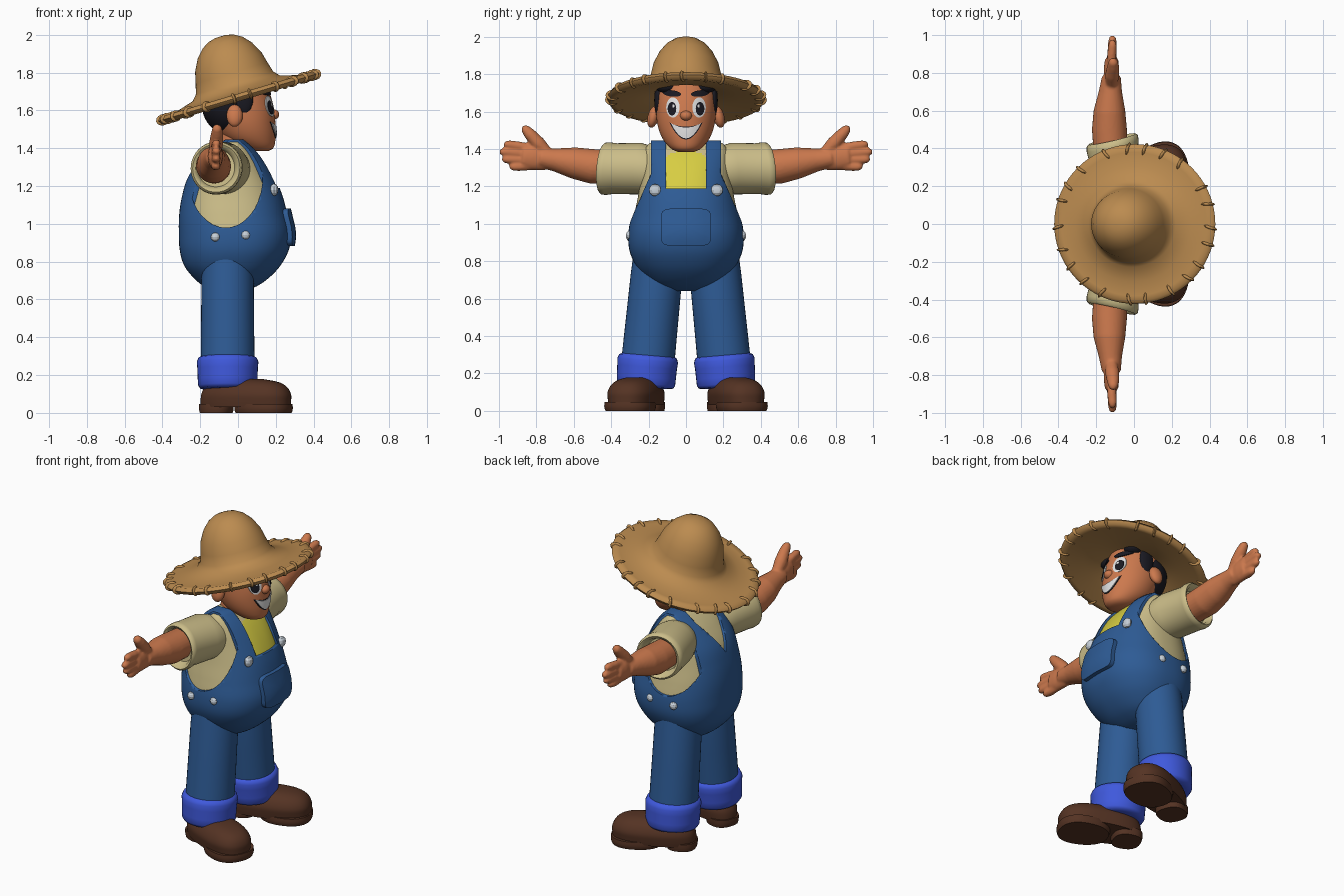
import bpy, bmesh, math, random
from math import sin, cos, pi
from mathutils import Matrix, Vector

cube = bpy.data.objects.get("Cube")
if cube:
    bpy.data.objects.remove(cube)
random.seed(4)


def material(name, *rgb):
    m = bpy.data.materials.new(name)
    m.use_nodes = True
    m.diffuse_color = (*rgb, 1)
    m.node_tree.nodes["Principled BSDF"].inputs["Base Color"].default_value = (*rgb, 1)
    return m


DENIM = material("denim blue", .027, .105, .30)
CUFF = material("bright cuff blue", .05, .10, .72)
CREAM = material("cream cloth", .60, .51, .25)
YELLOW = material("yellow cloth", .68, .61, .055)
SKIN = material("skin", .60, .19, .075)
STRAW = material("straw", .50, .26, .08)
LEATHER = material("brown leather", .09, .033, .017)
BLACK = material("black hair", .010, .010, .016)
WHITE = material("white", .75, .75, .75)
METAL = material("pale metal", .58, .64, .70)


# --- helpers ---
def finish(name, bm, mat, mirror=False, angle=50):
    bmesh.ops.recalc_face_normals(bm, faces=bm.faces)
    me = bpy.data.meshes.new(name)
    bm.to_mesh(me)
    bm.free()
    me.materials.append(mat)
    ob = bpy.data.objects.new(name, me)
    bpy.context.collection.objects.link(ob)
    bpy.ops.object.select_all(action="DESELECT")
    ob.select_set(True)
    bpy.context.view_layer.objects.active = ob
    bpy.ops.object.shade_smooth_by_angle(angle=math.radians(angle))
    if mirror:
        ob.modifiers.new("mirror", "MIRROR").use_axis = (False, True, False)
    return ob


def skin_rings(bm, rings):
    """Bridge rings of points and cap both ends."""
    vs = [[bm.verts.new(p) for p in ring] for ring in rings]
    n = len(vs[0])
    for a, b in zip(vs, vs[1:]):
        for i in range(n):
            bm.faces.new((a[i], a[(i + 1) % n], b[(i + 1) % n], b[i]))
    bm.faces.new(vs[0])
    bm.faces.new(vs[-1])


def section(table, z):
    """Smoothly interpolated (centre x, radius x, radius y) at height z."""
    i = max(k for k in range(len(table) - 1) if table[k][0] <= z or k == 0)
    a, b = table[i], table[i + 1]
    p, q = table[max(i - 1, 0)], table[min(i + 2, len(table) - 1)]
    t = min(max((z - a[0]) / (b[0] - a[0]), 0), 1)
    h = b[0] - a[0]
    out = []
    for k in (1, 2, 3):
        m0 = (b[k] - p[k]) / (b[0] - p[0]) * h
        m1 = (q[k] - a[k]) / (q[0] - a[0]) * h
        out.append(a[k] * (1 + 2 * t) * (1 - t) ** 2 + m0 * t * (1 - t) ** 2
                   + b[k] * t * t * (3 - 2 * t) + m1 * t * t * (t - 1))
    return out


def loft(bm, table, power=2, grow=0, lo=None, hi=None, steps=44, seg=64, mat=Matrix()):
    lo = table[0][0] if lo is None else lo
    hi = table[-1][0] if hi is None else hi
    rings = []
    for s in range(steps + 1):
        z = lo + (hi - lo) * s / steps
        cx, rx, ry = section(table, z)
        ring = []
        for i in range(seg):
            c, d = cos(2 * pi * i / seg), sin(2 * pi * i / seg)
            x = cx + (rx + grow) * math.copysign(abs(c) ** (2 / power), c)
            y = (ry + grow) * math.copysign(abs(d) ** (2 / power), d)
            ring.append(mat @ Vector((x, y, z)))
        rings.append(ring)
    skin_rings(bm, rings)


def front_x(table, power, y, z):
    cx, rx, ry = section(table, z)
    return cx + rx * max(0, 1 - abs(y / ry) ** power) ** (1 / power)


def tube(bm, pts, flat=1, seg=28):
    """Limb through (x, y, z, radius) points; flat squeezes it along x."""
    d = (Vector(pts[-1][:3]) - Vector(pts[0][:3])).normalized()
    u = (Vector((1, 0, 0)) - d * d.x).normalized()
    v = d.cross(u)
    skin_rings(bm, [[Vector(p[:3]) + p[3] * (u * cos(a) * flat + v * sin(a))
                     for a in (2 * pi * i / seg for i in range(seg))] for p in pts])


def ball(bm, at, size, rot=Matrix(), seg=20):
    m = Matrix.Translation(at) @ rot @ Matrix.Diagonal((*size, 1))
    bmesh.ops.create_uvsphere(bm, u_segments=seg, v_segments=seg // 2, radius=1, matrix=m)


def patch(name, table, power, outline, mat, lift, thick, mirror=False):
    """Plate that follows the front of a lofted body inside a (y, z) outline."""
    bm = bmesh.new()
    n = len(outline)
    my, mz = sum(p[0] for p in outline) / n, sum(p[1] for p in outline) / n

    def vert(y, z):
        return bm.verts.new((front_x(table, power, y, z) + lift, y, z))
    rings = [[vert(my + (y - my) * s, mz + (z - mz) * s) for y, z in outline]
             for s in (1, .75, .5, .25)]
    mid = vert(my, mz)
    for i in range(n):
        j = (i + 1) % n
        for a, b in zip(rings, rings[1:]):
            bm.faces.new((a[i], a[j], b[j], b[i]))
        bm.faces.new((rings[-1][i], rings[-1][j], mid))
    bmesh.ops.recalc_face_normals(bm, faces=bm.faces)
    if sum(f.normal.x for f in bm.faces) < 0:
        bmesh.ops.reverse_faces(bm, faces=bm.faces)
    extra = bmesh.ops.extrude_face_region(bm, geom=bm.faces[:])["geom"]
    for v in extra:
        if isinstance(v, bmesh.types.BMVert):
            v.co.x += thick
    return finish(name, bm, mat, mirror, 40)


def oval(y, z, ry, rz, tilt=0, power=2, n=32):
    pts = []
    for i in range(n):
        c, s = cos(2 * pi * i / n), sin(2 * pi * i / n)
        a = ry * math.copysign(abs(c) ** (2 / power), c)
        pts.append((y + a, z + tilt * a + rz * math.copysign(abs(s) ** (2 / power), s)))
    return pts


def cut(ob, ring_a, ring_b):
    bm = bmesh.new()
    skin_rings(bm, [ring_a, ring_b])
    cutter = finish("cutter", bm, DENIM)
    mod = ob.modifiers.new("cut", "BOOLEAN")
    mod.object, mod.operation, mod.solver = cutter, "DIFFERENCE", "EXACT"
    bpy.context.view_layer.objects.active = ob
    bpy.ops.object.modifier_apply(modifier=mod.name)
    bpy.data.objects.remove(cutter)


# --- torso: overalls with armholes and neck opening over a shirt ---
TORSO = [(.64, -.04, .06, .09), (.67, -.04, .14, .17), (.72, -.035, .205, .225),
         (.78, -.03, .255, .27), (.86, -.02, .288, .303), (.95, -.016, .297, .308),
         (1.05, -.025, .286, .292), (1.15, -.03, .265, .272), (1.25, -.035, .228, .258),
         (1.34, -.03, .17, .25), (1.40, -.025, .115, .235), (1.445, -.02, .055, .20)]
TP = 2.3
bm = bmesh.new()
loft(bm, TORSO, TP, steps=56, seg=80)
overalls = finish("overalls", bm, DENIM)
hole = oval(-.065, 1.245, .195, .265, n=64)
for side in (1, -1):
    cut(overalls, [(x, side * .187, z) for x, z in hole], [(x, side * .6, z) for x, z in hole])
bib = [(-.107, 1.19), (.107, 1.19), (.107, 1.6), (-.107, 1.6)]
cut(overalls, [(-.02, y, z) for y, z in bib], [(.6, y, z) for y, z in bib])
vee = [(0, 1.2), (.107, 1.39), (.107, 1.6), (-.107, 1.6), (-.107, 1.39)]
cut(overalls, [(-.6, y, z) for y, z in vee], [(0, y, z) for y, z in vee])
bpy.context.view_layer.objects.active = overalls

bm = bmesh.new()
loft(bm, TORSO, TP, grow=-.016, lo=.9, hi=1.432, steps=50, seg=96)
shirt = finish("shirt", bm, CREAM)
shirt.data.materials.append(YELLOW)
for f in shirt.data.polygons:
    c = f.center
    if c.x > 0 and abs(c.y) < .13 and c.z + .4 * abs(c.y) < 1.405:
        f.material_index = 1

# bib pocket and buttons
patch("bib_pocket", TORSO, TP, oval(0, .982, .135, .10, power=6, n=48), DENIM, -.01, .036)
bm = bmesh.new()
ball(bm, (front_x(TORSO, TP, .165, 1.18) + .008, .165, 1.18), (.022, .033, .033), seg=12)
for x, z in ((-.12, .93), (.04, .94)):
    ball(bm, (x, .298, z), (.024, .022, .024), seg=12)
finish("buttons", bm, METAL, True, 20)

# --- legs, cuffs, shoes ---
bm = bmesh.new()
tube(bm, [(-.055, .15, .84, .13), (-.055, .158, .72, .138), (-.055, .18, .5, .14), (-.055, .21, .2, .143)], seg=40)
finish("trouser_legs", bm, DENIM, True)
bm = bmesh.new()
tube(bm, [(-.055, .202, .30, .135), (-.055, .203, .292, .154), (-.055, .205, .27, .163),
          (-.055, .208, .235, .16), (-.055, .212, .18, .158), (-.055, .214, .145, .156),
          (-.055, .215, .13, .146), (-.055, .216, .125, .12)], seg=40)
finish("trouser_cuffs", bm, CUFF, True)

SHOE = Matrix.Translation((.04, .26, 0)) @ Matrix.Rotation(math.radians(20), 4, "Z")
SHOE = SHOE @ Matrix(((1, 0, 0, 0), (0, 1, 0, 0), (0, 0, 1, 0), (0, 0, 0, 1)))
upper = [(.03, 0, .245, .115), (.06, 0, .247, .12), (.10, .002, .244, .122),
         (.14, 0, .222, .105), (.165, -.01, .185, .08), (.178, -.02, .12, .05)]
front_sole = [(0, .10, .148, .118), (.02, .10, .154, .124), (.048, .10, .152, .122)]
heel = [(0, -.165, .083, .09), (.02, -.165, .088, .094), (.048, -.165, .088, .094)]
bm = bmesh.new()
loft(bm, upper, 2.4, steps=16, seg=48, mat=SHOE)
loft(bm, front_sole, 2.3, steps=4, seg=48, mat=SHOE)
loft(bm, heel, 2.5, steps=4, seg=40, mat=SHOE)
inverse = SHOE.inverted()
for v in bm.verts:                      # broad toe, slim heel
    p = inverse @ v.co
    p.y *= 1 + .6 * p.x if p.x > 0 else 1 + .3 * p.x
    v.co = SHOE @ p
finish("shoes", bm, LEATHER, True)

# --- sleeves, arms, hands ---
bm = bmesh.new()
tube(bm, [(-.04, .08, 1.27, .09), (-.06, .18, 1.285, .128), (-.08, .25, 1.295, .138),
          (-.11, .38, 1.295, .136), (-.113, .415, 1.295, .141), (-.115, .44, 1.295, .139),
          (-.115, .45, 1.295, .128), (-.115, .44, 1.295, .112), (-.115, .40, 1.295, .10)], seg=40)
finish("sleeves", bm, CREAM, True)

bm = bmesh.new()
tube(bm, [(-.125, .36, 1.30, .088), (-.13, .5, 1.307, .093), (-.13, .6, 1.325, .084),
          (-.125, .70, 1.342, .062), (-.12, .78, 1.352, .05)])
tube(bm, [(-.12, .70, 1.345, .05), (-.12, .76, 1.352, .066), (-.12, .82, 1.357, .07),
          (-.118, .87, 1.36, .062), (-.118, .885, 1.36, .03)], flat=.58)
for i, tip in enumerate((.975, .998, .985, .945)):
    z, ze = 1.405 - .032 * i, 1.425 - .04 * i
    tube(bm, [(-.12, .83, z, .022), (-.118, .89, (z + ze) / 2, .025), (-.114, tip - .025, ze, .022),
              (-.113, tip - .006, ze, .015), (-.113, tip, ze, .005)], seg=16)
tube(bm, [(-.12, .73, 1.365, .03), (-.115, .79, 1.43, .038), (-.11, .835, 1.48, .032),
          (-.11, .862, 1.51, .024), (-.11, .872, 1.522, .008)], seg=16)
arms = finish("arms_and_hands", bm, SKIN)
remesh = arms.modifiers.new("blend", "REMESH")
remesh.mode, remesh.voxel_size, remesh.use_smooth_shade = "VOXEL", .008, True
arms.modifiers.new("soften", "SMOOTH").iterations = 3
arms.modifiers.new("mirror", "MIRROR").use_axis = (False, True, False)

# --- head ---
HEAD = [(1.385, .115, .045, .045), (1.40, .105, .082, .078), (1.45, .065, .133, .122),
        (1.52, .04, .158, .150), (1.60, .02, .172, .160), (1.70, .0, .165, .158),
        (1.80, -.02, .14, .135), (1.86, -.03, .09, .09)]
bm = bmesh.new()
loft(bm, HEAD, steps=40, seg=56)
finish("head", bm, SKIN)
bm = bmesh.new()
tube(bm, [(-.03, 0, 1.34, .095), (-.02, 0, 1.42, .085), (0, 0, 1.52, .09)])
finish("neck", bm, SKIN)
bm = bmesh.new()
ball(bm, (.188, 0, 1.578), (.03, .032, .027))
finish("nose", bm, SKIN)
bm = bmesh.new()
ball(bm, (-.018, .175, 1.572), (.043, .03, .06), Matrix.Rotation(.25, 4, "X"))
finish("ears", bm, SKIN, True)
bm = bmesh.new()
ball(bm, (-.045, 0, 1.635), (.147, .167, .165), seg=40)
for side in (1, -1):
    ball(bm, (.03, side * .148, 1.66), (.05, .022, .085))
    ball(bm, (.095, side * .105, 1.735), (.05, .06, .035))
finish("hair", bm, BLACK)

# face details
patch("eye_whites", HEAD, 2, oval(.07, 1.622, .036, .054), WHITE, -.003, .007, True)
patch("pupils", HEAD, 2, oval(.075, 1.615, .023, .036), BLACK, .002, .005, True)
patch("eye_glints", HEAD, 2, oval(.067, 1.63, .006, .009), WHITE, .006, .003, True)
patch("eyebrows", HEAD, 2, oval(.075, 1.697, .048, .017, .1), BLACK, -.001, .009, True)


def smile(w, top, depth):
    ts = [k / 12 for k in range(-12, 13)]
    low = [(w * t, top + .022 * t * t - depth * (1 - t * t)) for t in ts]
    return low + [(w * t, top + .022 * t * t) for t in reversed(ts[1:-1])]


patch("mouth_line", HEAD, 2, smile(.088, 1.519, .068), BLACK, -.004, .006)
patch("teeth", HEAD, 2, smile(.080, 1.515, .058), WHITE, -.001, .007)

# --- straw hat with stitched rim ---
HAT = Matrix.Translation((0, 0, 1.683)) @ Matrix.Rotation(math.radians(-16.6), 4, "Y") @ Matrix.Diagonal((1, .95, 1, 1))
profile = [(.001, .322), (.03, .321), (.07, .311), (.11, .287), (.15, .243), (.183, .18), (.198, .12),
           (.213, .065), (.24, .035), (.32, .012), (.40, .002), (.43, .005), (.445, -.014),
           (.43, -.035), (.40, -.033), (.30, -.012), (.19, .005), (.001, .10)]
bm = bmesh.new()
skin_rings(bm, [[HAT @ Vector((r * cos(2 * pi * i / 72), r * sin(2 * pi * i / 72), z))
                 for i in range(72)] for r, z in profile])
finish("straw_hat", bm, STRAW, angle=60)
bm = bmesh.new()
for k in range(22):
    turn = Matrix.Rotation(2 * pi * (k + random.uniform(-.3, .3)) / 22, 4, "Z")
    lean = Matrix.Rotation(random.uniform(-.4, .4), 4, "Z")
    ball(bm, (0, 0, 0), (.04, .011, .03), HAT @ turn @ Matrix.Translation((.418, 0, -.014)) @ lean, seg=12)
finish("hat_stitches", bm, STRAW)
